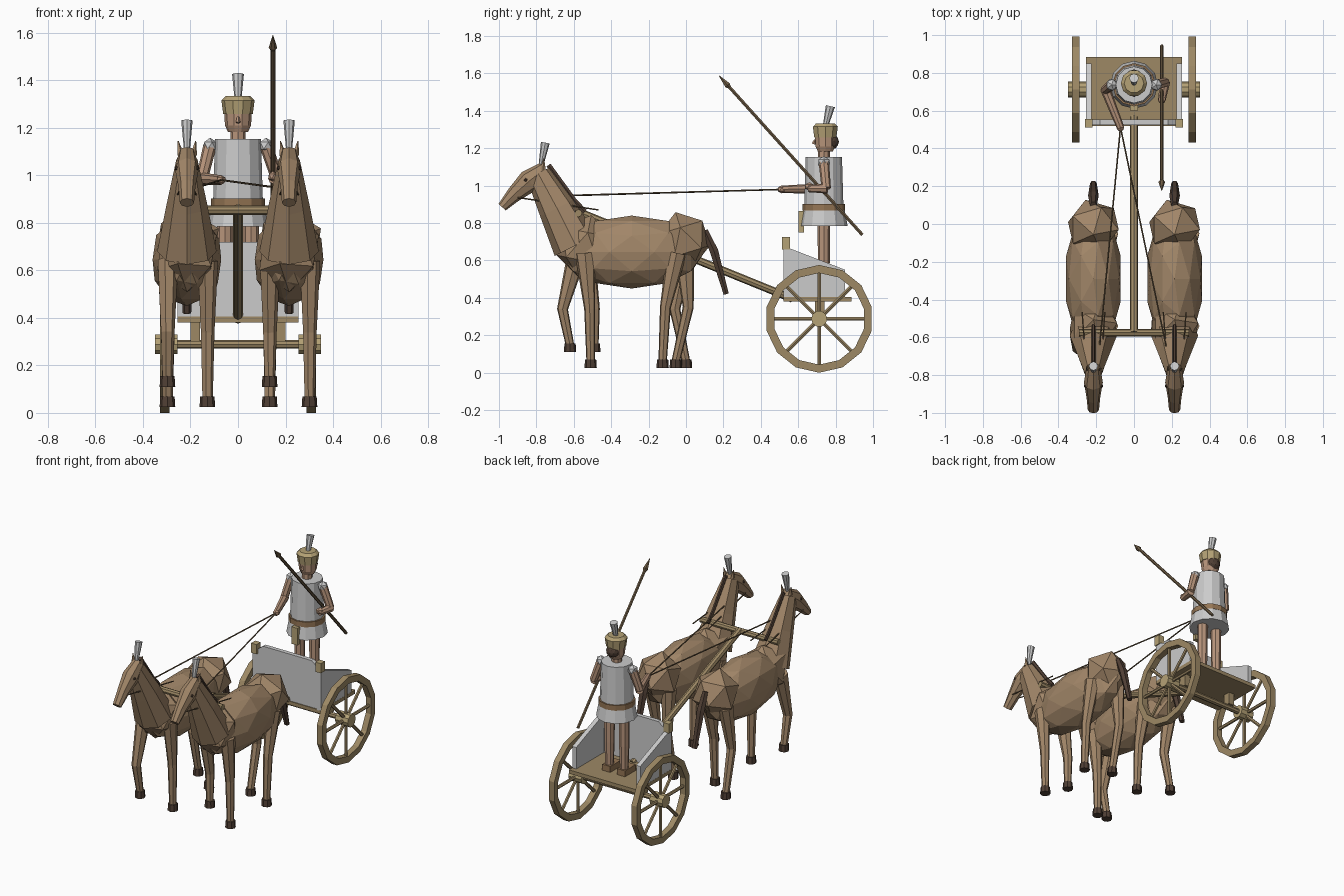
import bpy, bmesh, math
from mathutils import Vector, Matrix

if "Cube" in bpy.data.objects:
    bpy.data.objects.remove(bpy.data.objects["Cube"])


def material(name, rgb):
    m = bpy.data.materials.new(name)
    m.diffuse_color = (*rgb, 1)
    m.use_nodes = True
    m.node_tree.nodes["Principled BSDF"].inputs["Base Color"].default_value = m.diffuse_color
    return m


COAT = material("coat", (0.36, 0.24, 0.14))
WOOD = material("wood", (0.34, 0.25, 0.13))
SKIN = material("skin", (0.48, 0.30, 0.20))
DARK = material("dark", (0.08, 0.05, 0.035))
BRASS = material("brass", (0.46, 0.36, 0.18))
SHAFT = material("shaft", (0.16, 0.11, 0.06))
LEATHER = material("leather", (0.30, 0.18, 0.09))


def finish(name, bm, mat):
    bmesh.ops.recalc_face_normals(bm, faces=bm.faces)
    me = bpy.data.meshes.new(name)
    bm.to_mesh(me)
    bm.free()
    ob = bpy.data.objects.new(name, me)
    bpy.context.collection.objects.link(ob)
    if mat:
        me.materials.append(mat)
    return ob


def tube(name, pts, radii, mat=None, n=6):
    """Faceted loft along a path; a radius is a number or (width, depth)."""
    bm = bmesh.new()
    pts = [Vector(p) for p in pts]
    rings = []
    for i, p in enumerate(pts):
        t = (pts[min(i + 1, len(pts) - 1)] - pts[max(i - 1, 0)]).normalized()
        side = Vector((0, 1, 0)) if abs(t.x) > 0.9 else Vector((1, 0, 0))
        side = (side - t * side.dot(t)).normalized()
        up = t.cross(side)
        r = radii[i]
        a, b = r if isinstance(r, tuple) else (r, r)
        rings.append([bm.verts.new(p + side * a * math.cos(2 * math.pi * k / n)
                                   + up * b * math.sin(2 * math.pi * k / n)) for k in range(n)])
    for r0, r1 in zip(rings, rings[1:]):
        for k in range(n):
            bm.faces.new((r0[k], r0[(k + 1) % n], r1[(k + 1) % n], r1[k]))
    bm.faces.new(rings[0])
    bm.faces.new(rings[-1])
    return finish(name, bm, mat)


def blob(name, c, r, mat=None, sub=2, tilt=0):
    bm = bmesh.new()
    bmesh.ops.create_icosphere(bm, subdivisions=sub, radius=1)
    m = Matrix.Translation(c) @ Matrix.Rotation(tilt, 4, 'X') @ Matrix.Diagonal((*r, 1))
    bm.transform(m)
    return finish(name, bm, mat)


def box(name, lo, hi, mat=None):
    bm = bmesh.new()
    bmesh.ops.create_cube(bm, size=1)
    lo, hi = Vector(lo), Vector(hi)
    bm.transform(Matrix.Translation((lo + hi) / 2) @ Matrix.Diagonal((*(hi - lo), 1)))
    return finish(name, bm, mat)


def panel(name, outline, depth, mat=None):
    """Extrudes a planar outline by a vector."""
    bm = bmesh.new()
    f = bm.faces.new([bm.verts.new(p) for p in outline])
    g = bmesh.ops.extrude_face_region(bm, geom=[f])
    bmesh.ops.translate(bm, vec=depth, verts=[v for v in g["geom"] if isinstance(v, bmesh.types.BMVert)])
    return finish(name, bm, mat)


def rim(name, x, y, z, ro, ri, w, n, mat):
    bm = bmesh.new()
    loops = []
    for i in range(n):
        a = 2 * math.pi * i / n
        loops.append([bm.verts.new((x + s * w, y + r * math.sin(a), z + r * math.cos(a)))
                      for r, s in ((ro, -1), (ro, 1), (ri, 1), (ri, -1))])
    for i in range(n):
        p, q = loops[i], loops[(i + 1) % n]
        for k in range(4):
            bm.faces.new((p[k], p[(k + 1) % 4], q[(k + 1) % 4], q[k]))
    return finish(name, bm, mat)


# ---- wheels and axle
WY, WZ = 0.712, 0.288
for s in (-1, 1):
    x = s * 0.308
    rim("wheel_rim", x, WY, WZ, 0.288, 0.245, 0.02, 14, WOOD)
    tube("wheel_hub", [(s * 0.255, WY, WZ), (s * 0.35, WY, WZ)], [0.043, 0.043], BRASS, 10)
    for i in range(8):
        a = math.pi * i / 4
        d = Vector((0, math.sin(a), math.cos(a)))
        c = Vector((x, WY, WZ))
        tube("spoke", [c + d * 0.03, c + d * 0.255], [0.011, 0.011], WOOD)
tube("axle", [(-0.33, WY, WZ), (0.33, WY, WZ)], [0.018, 0.018], WOOD, 8)

# ---- chariot body, pole and yoke
box("floor", (-0.255, 0.52, 0.38), (0.255, 0.885, 0.405), WOOD)
box("axle_block", (-0.2, 0.69, 0.3), (-0.16, 0.74, 0.39), WOOD)
box("axle_block", (0.16, 0.69, 0.3), (0.2, 0.74, 0.39), WOOD)
panel("front_panel", [(-0.25, 0.525, 0.4), (0.25, 0.525, 0.4), (0.25, 0.525, 0.67), (0.18, 0.525, 0.72),
                      (-0.18, 0.525, 0.72), (-0.25, 0.525, 0.67)], (0, 0.028, 0))
for s in (-1, 1):
    x = s * 0.254
    panel("side_panel", [(x, 0.52, 0.4), (x, 0.85, 0.4), (x, 0.85, 0.55), (x, 0.8, 0.57),
                         (x, 0.52, 0.678)], (-s * 0.03, 0, 0))
    box("corner_post", (s * 0.24 - 0.02, 0.512, 0.66), (s * 0.24 + 0.02, 0.555, 0.725), BRASS)
tube("pole", [(0, 0.57, 0.395), (0, -0.575, 0.86)], [0.021, 0.021], WOOD, 8)
tube("yoke", [(-0.29, -0.575, 0.853), (0.29, -0.575, 0.853)], [0.02, 0.02], WOOD, 8)


# ---- horses: legs given as (y, z) for top, knee and ankle
def leg(name, x, top, knee, foot):
    pts = [(x, *top), (x, *knee), (x, *foot)]
    tube(name, pts, [(0.045, 0.055), 0.03, 0.023], COAT, 7)
    tube("hoof", [(x, foot[0], foot[1] - 0.035), (x, foot[0], foot[1] + 0.01)], [0.033, 0.03], DARK, 8)


def horse(hx, raised, hind):
    blob("horse_barrel", (hx, -0.29, 0.645), (0.152, 0.39, 0.195), COAT)
    blob("horse_hips", (hx, -0.01, 0.71), (0.15, 0.145, 0.155), COAT, 1, 0.3)
    blob("horse_chest", (hx, -0.54, 0.675), (0.14, 0.165, 0.17), COAT, 1, -0.2)
    tube("horse_neck", [(hx, -0.59, 0.68), (hx, -0.69, 0.88), (hx, -0.79, 1.065)],
         [(0.125, 0.125), (0.085, 0.1), (0.045, 0.068)], COAT, 8)
    tube("horse_head", [(hx, -0.755, 1.09), (hx, -0.838, 1.025), (hx, -0.92, 0.952), (hx, -0.983, 0.885)],
         [(0.036, 0.04), (0.05, 0.062), (0.036, 0.042), (0.03, 0.026)], COAT, 8)
    tube("mane", [(hx, -0.735, 1.11), (hx, -0.6, 0.925), (hx, -0.54, 0.86)], [(0.01, 0.015)] * 3, DARK)
    tube("horse_plume", [(hx, -0.777, 1.1), (hx, -0.752, 1.23)], [0.012, 0.024], None, 8)
    tube("tail", [(hx, 0.1, 0.76), (hx, 0.15, 0.65), (hx, 0.215, 0.42)],
         [(0.018, 0.02), (0.028, 0.026), (0.018, 0.016)], DARK)
    for s in (-1, 1):
        tube("ear", [(hx + s * 0.027, -0.765, 1.085), (hx + s * 0.037, -0.76, 1.145)], [0.016, 0.002], COAT, 5)
        blob("horse_eye", (hx + s * 0.043, -0.857, 1.03), (0.009, 0.01, 0.01), DARK, 1)
        tube("bridle_strap", [(hx + s * 0.03, -0.9, 0.937), (hx + s * 0.06, -0.467, 0.87)],
             [0.004, 0.004], SHAFT, 5)
    leg("front_leg", hx + 0.086, (-0.54, 0.64), (-0.515, 0.34), (-0.51, 0.06))
    leg("front_leg", hx - 0.082, *raised)
    leg("hind_leg", hx + 0.086, (-0.05, 0.64), (-0.11, 0.35), (-0.125, 0.06))
    leg("hind_leg", hx - 0.082, *hind)


horse(-0.215, ((-0.58, 0.64), (-0.66, 0.34), (-0.62, 0.145)), ((0.0, 0.64), (-0.06, 0.34), (0.0, 0.06)))
horse(0.215, ((-0.54, 0.64), (-0.49, 0.34), (-0.49, 0.145)), ((-0.01, 0.64), (0.012, 0.35), (-0.055, 0.06)))

# ---- driver
DY = 0.737
for s in (-1, 1):
    x = s * 0.055
    tube("driver_leg", [(x, DY, 0.42), (x, DY, 0.6), (x, DY, 0.86)], [0.026, 0.032, 0.034], SKIN, 8)
    box("shoe", (x - 0.03, DY - 0.08, 0.405), (x + 0.03, DY + 0.035, 0.445), LEATHER)
    blob("shoulder_guard", (s * 0.118, DY, 1.125), (0.033, 0.035, 0.033), None, 1)
tube("tunic_skirt", [(0, DY, 0.785), (0, DY, 0.89)], [0.127, 0.108], None, 12)
tube("belt", [(0, DY, 0.867), (0, DY, 0.902)], [0.114, 0.114], LEATHER, 12)
tube("torso", [(0, DY, 0.88), (0, DY, 1.152)], [0.105, 0.097], None, 12)
box("belt_flap", (-0.022, 0.602, 0.75), (0.022, 0.63, 0.865), BRASS)
tube("neck", [(0, DY, 1.14), (0, DY, 1.2)], [0.032, 0.032], SKIN, 8)
tube("head", [(0, 0.745, 1.182), (0, 0.745, 1.21), (0, 0.745, 1.27)], [0.042, 0.055, 0.058], SKIN, 10)
tube("nose", [(0, 0.69, 1.245), (0, 0.682, 1.222)], [0.006, 0.011], SKIN, 5)
blob("hair", (0, 0.778, 1.235), (0.045, 0.04, 0.042), DARK)
tube("helmet", [(0, 0.745, 1.257), (0, 0.745, 1.315), (0, 0.745, 1.333)], [0.062, 0.07, 0.052], BRASS, 10)
tube("helmet_plume", [(0, 0.745, 1.315), (0, 0.772, 1.425)], [0.014, 0.025], None, 8)

# ---- arms, spear and reins
HAND = (-0.072, 0.512, 0.98)
tube("upper_arm", [(-0.118, DY, 1.125), (-0.152, 0.71, 0.985)], [0.028, 0.025], SKIN, 8)
tube("forearm", [(-0.152, 0.715, 0.985), HAND], [0.027, 0.02], SKIN, 8)
blob("hand", HAND, (0.022, 0.025, 0.022), SKIN, 1)
tube("upper_arm", [(0.118, DY, 1.125), (0.165, 0.75, 0.985)], [0.028, 0.025], SKIN, 8)
tube("forearm", [(0.165, 0.755, 0.985), (0.147, 0.655, 0.985)], [0.027, 0.02], SKIN, 8)
blob("hand", (0.147, 0.66, 0.995), (0.023, 0.028, 0.023), SKIN, 1)
tube("spear_shaft", [(0.147, 0.943, 0.737), (0.147, 0.22, 1.54)], [0.01, 0.01], SHAFT)
tube("spear_tip", [(0.147, 0.235, 1.523), (0.147, 0.222, 1.537), (0.147, 0.175, 1.59)],
     [0.008, 0.018, 0.001], SHAFT, 6)
for end in ((-0.19, -0.72, 0.944), (0.17, -0.65, 0.947)):
    tube("rein", [HAND, end], [0.0045, 0.0045], SHAFT, 5)
